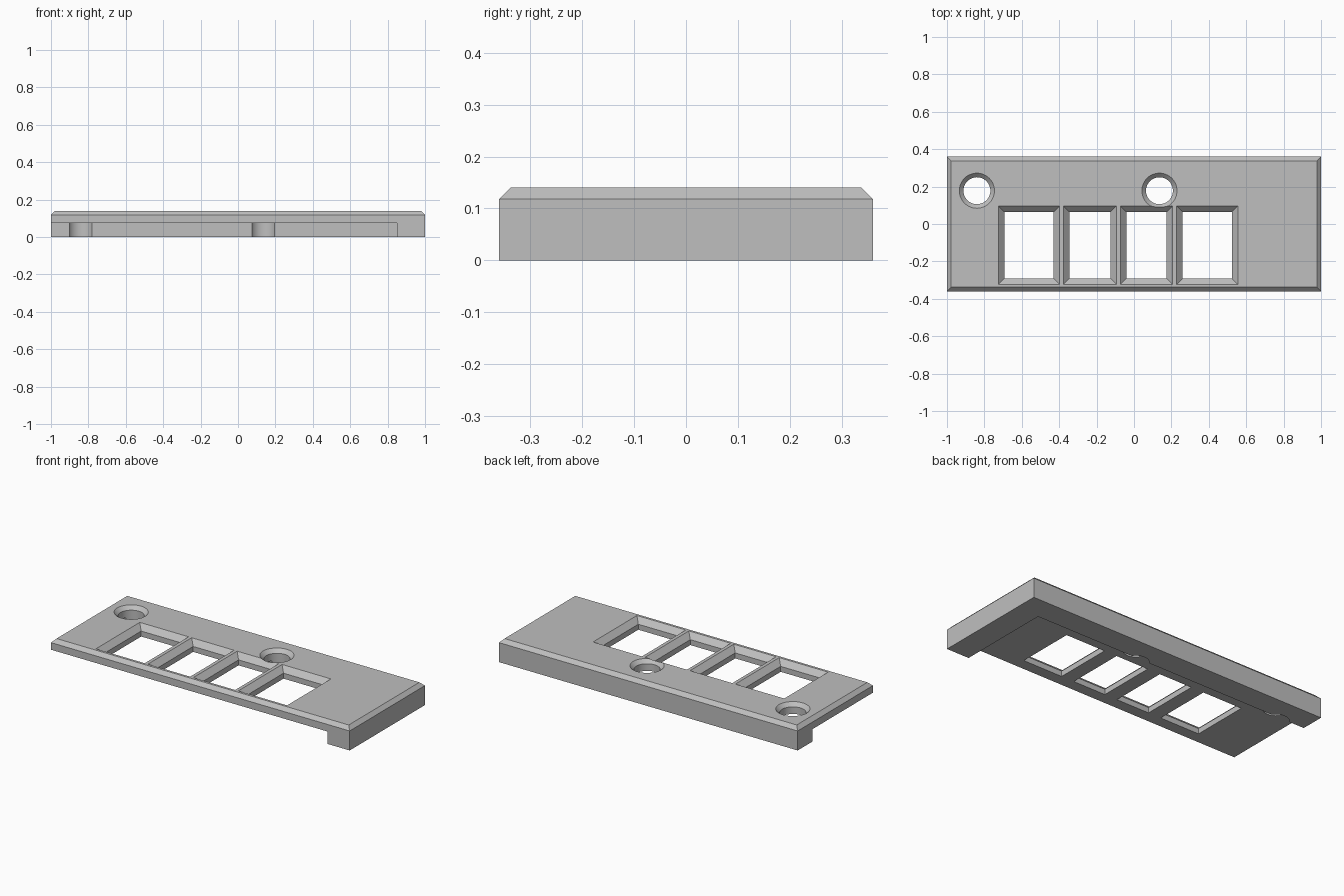
import bpy
import bmesh
from math import cos, sin, tau

if "Cube" in bpy.data.objects:
    bpy.data.objects.remove(bpy.data.objects["Cube"])

TOP, UNDER = 0.14, 0.075      # plate top and underside
EDGE = 0.022                  # outer and screw hole chamfer
WINDOW_EDGE = 0.032           # window chamfer

grey = bpy.data.materials.new("plain grey")
grey.use_nodes = True
colour = (0.52, 0.52, 0.52, 1)
grey.diffuse_color = colour
grey.node_tree.nodes["Principled BSDF"].inputs["Base Color"].default_value = colour


def rect(x0, x1, y0, y1, inset=0):
    return [(x0 + inset, y0 + inset), (x1 - inset, y0 + inset),
            (x1 - inset, y1 - inset), (x0 + inset, y1 - inset)]


def circle(x, y, r, sides=48):
    return [(x + r * cos(tau * i / sides), y + r * sin(tau * i / sides))
            for i in range(sides)]


def loft(name, levels):
    """Closed solid through (height, outline) levels, bottom to top."""
    bm = bmesh.new()
    loops = [[bm.verts.new((x, y, z)) for x, y in outline] for z, outline in levels]
    bm.faces.new(loops[0][::-1])
    bm.faces.new(loops[-1])
    n = len(loops[0])
    for low, high in zip(loops, loops[1:]):
        for i in range(n):
            j = (i + 1) % n
            bm.faces.new((low[i], low[j], high[j], high[i]))
    mesh = bpy.data.meshes.new(name)
    bm.to_mesh(mesh)
    bm.free()
    obj = bpy.data.objects.new(name, mesh)
    bpy.context.collection.objects.link(obj)
    mesh.materials.append(grey)
    return obj


def cut(target, cutter):
    bpy.context.view_layer.objects.active = target
    mod = target.modifiers.new(cutter.name, "BOOLEAN")
    mod.operation, mod.solver, mod.object = "DIFFERENCE", "EXACT", cutter
    bpy.ops.object.modifier_apply(modifier=mod.name)
    bpy.data.objects.remove(cutter)


# Body with chamfered top rim
body = (-1, 1, -0.36, 0.36)
plate = loft("cover_plate", [(0, rect(*body)), (TOP - EDGE, rect(*body)),
                             (TOP, rect(*body, EDGE))])

# Recess underneath leaves a rail at the back and a foot at the left end
cut(plate, loft("recess_cutter", [(z, rect(-1.1, 0.85, -0.5, 0.217))
                                  for z in (-0.1, UNDER)]))

# Four windows with sloping rims
for x0, x1 in ((-0.725, -0.398), (-0.377, -0.094), (-0.073, 0.207), (0.228, 0.555)):
    outer = (x0, x1, -0.323, 0.096)
    cut(plate, loft("window_cutter", [
        (-0.1, rect(*outer, WINDOW_EDGE)),
        (TOP - WINDOW_EDGE, rect(*outer, WINDOW_EDGE)),
        (TOP, rect(*outer)), (TOP + 0.1, rect(*outer))]))

# Two countersunk screw holes
for x in (-0.84, 0.136):
    y, r = 0.178, 0.072
    cut(plate, loft("hole_cutter", [
        (-0.1, circle(x, y, r)), (TOP - EDGE, circle(x, y, r)),
        (TOP, circle(x, y, r + EDGE)), (TOP + 0.1, circle(x, y, r + EDGE))]))

# Round hole walls smooth, every real edge sharp
bpy.ops.object.select_all(action="DESELECT")
plate.select_set(True)
bpy.context.view_layer.objects.active = plate
bpy.ops.object.shade_smooth_by_angle(angle=0.4)
